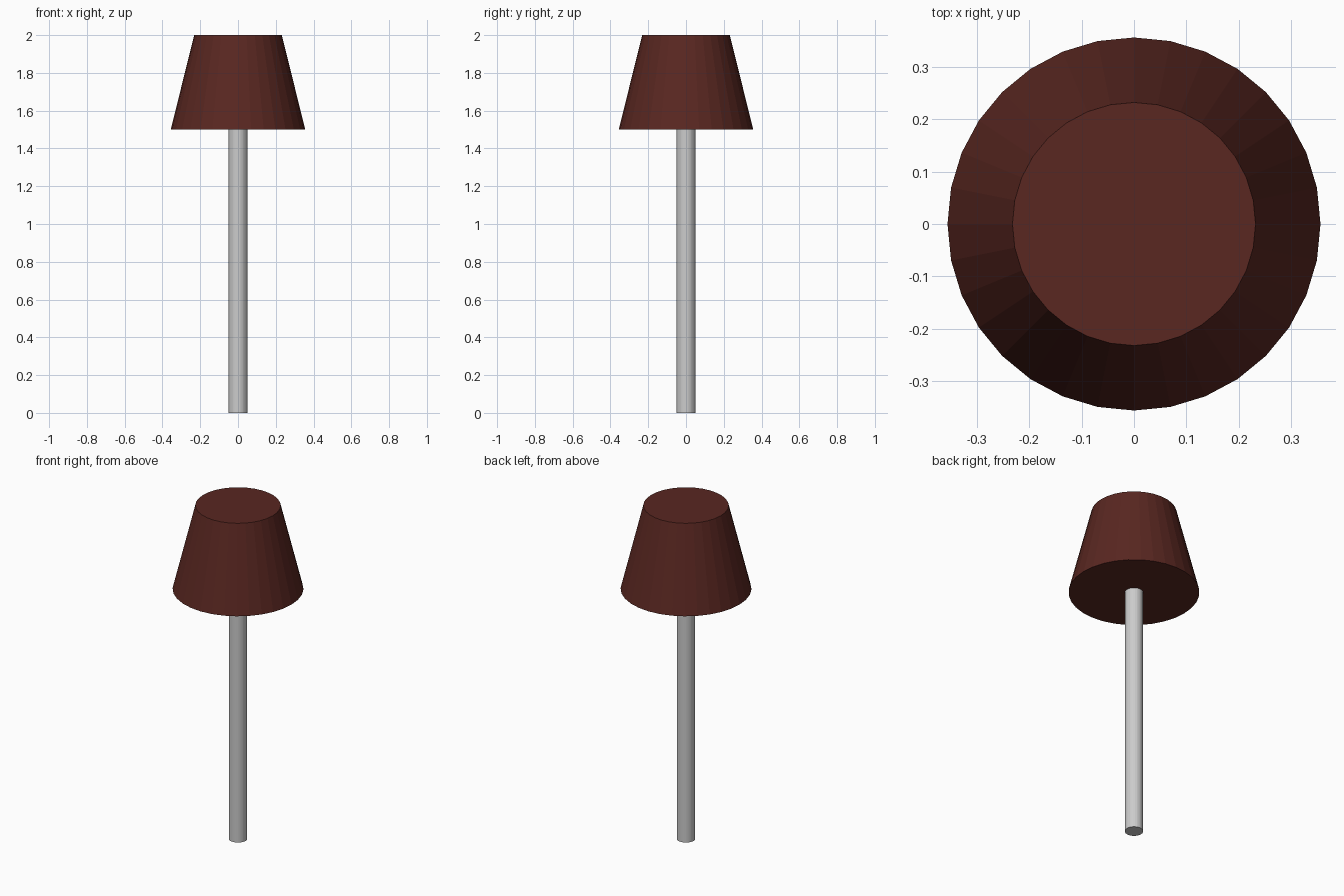
import bpy

if "Cube" in bpy.data.objects:
    bpy.data.objects.remove(bpy.data.objects["Cube"])


def frustum(name, r_bottom, r_top, z0, z1, material=None):
    bpy.ops.mesh.primitive_cone_add(vertices=32, radius1=r_bottom, radius2=r_top,
                                    depth=z1 - z0, location=(0, 0, (z0 + z1) / 2))
    obj = bpy.context.object
    obj.name = name
    if material:
        obj.data.materials.append(material)
    return obj


red = bpy.data.materials.new("dark_red")
red.diffuse_color = (0.1, 0.02, 0.015, 1)
red.use_nodes = True
red.node_tree.nodes["Principled BSDF"].inputs["Base Color"].default_value = red.diffuse_color

# Straight post standing on the floor
frustum("pole", 0.05, 0.05, 0.0, 1.5)

# Closed, tapered, faceted lampshade
frustum("lampshade", 0.356, 0.232, 1.5, 2.0, red)
